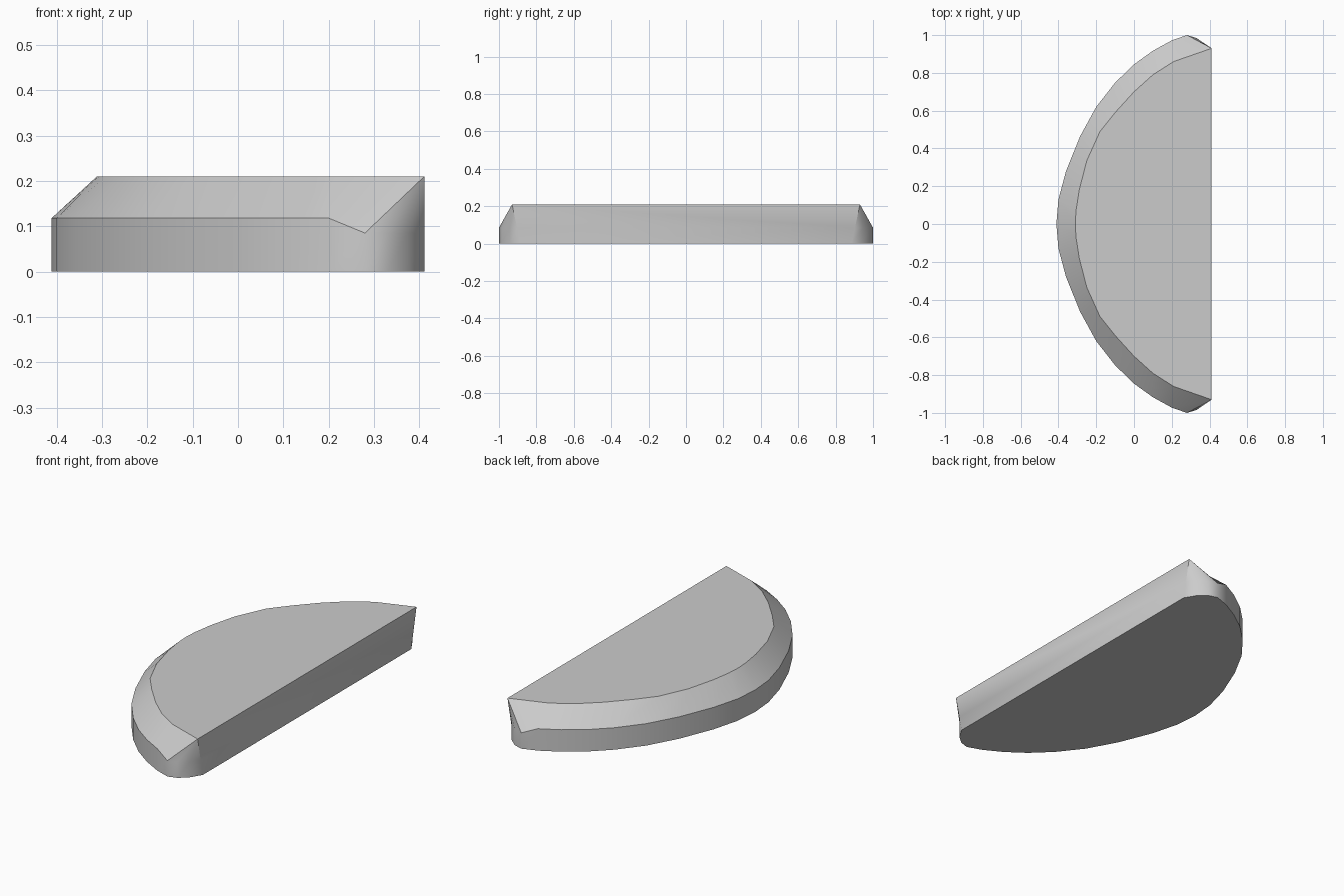
import bpy
import bmesh
from math import radians

cube = bpy.data.objects.get("Cube")
if cube:
    bpy.data.objects.remove(cube, do_unlink=True)


def make_material(name, colour):
    mat = bpy.data.materials.new(name)
    mat.use_nodes = True
    mat.diffuse_color = colour
    mat.node_tree.nodes["Principled BSDF"].inputs["Base Color"].default_value = colour
    return mat


HEIGHT = 0.21
CORNER = (0.411, 0.93)

# Half outline from the straight side to the middle of the curve:
# each entry is the wall position and the matching top edge position
half_outline = [
    ((0.411, 0.885), CORNER),
    ((0.375, 0.945), CORNER),
    ((0.33, 0.985), CORNER),
    ((0.28, 1.0), CORNER),
    ((0.2, 0.972), (0.21, 0.86)),
    ((0.1, 0.917), (0.1, 0.79)),
    ((0.0, 0.845), (0.0, 0.7)),
    ((-0.1, 0.748), (-0.1, 0.59)),
    ((-0.2, 0.62), (-0.18, 0.49)),
    ((-0.285, 0.465), (-0.25, 0.335)),
    ((-0.36, 0.28), (-0.29, 0.18)),
    ((-0.4, 0.13), (-0.307, 0.07)),
    ((-0.411, 0.0), (-0.311, 0.0)),
]


def flip(point):
    return (point[0], -point[1])


mirrored = [(flip(wall), flip(top)) for wall, top in reversed(half_outline[:-1])]
outline = half_outline + mirrored

# Columns of bottom, ridge and top vertices around the curved side
bm = bmesh.new()
columns = []
for i, (wall, top) in enumerate(outline):
    ridge, ridge_z = wall, (0.085 if wall[0] > 0.25 else 0.118)
    if i in (0, len(outline) - 1):
        # the end columns lean straight from the foot to the top corner
        t = ridge_z / HEIGHT
        ridge = [a + (b - a) * t for a, b in zip(wall, top)]
    columns.append([
        bm.verts.new((*wall, 0)),
        bm.verts.new((*ridge, ridge_z)),
        bm.verts.new((*top, HEIGHT)),
    ])

# Wall and sloped rim
for a, b in zip(columns, columns[1:]):
    for k in range(2):
        bm.faces.new((a[k], b[k], b[k + 1], a[k + 1]))

# Flat bottom, flat top and straight side
bm.faces.new([c[0] for c in columns])
bm.faces.new([c[2] for c in columns])
bm.faces.new(columns[0] + columns[-1][::-1])

# Close the fans at the two top corners
bmesh.ops.remove_doubles(bm, verts=bm.verts, dist=0.0005)
bmesh.ops.recalc_face_normals(bm, faces=bm.faces)

mesh = bpy.data.meshes.new("half_round_slab")
bm.to_mesh(mesh)
bm.free()
mesh.materials.append(make_material("light grey", (0.6, 0.6, 0.6, 1)))

slab = bpy.data.objects.new("half_round_slab", mesh)
bpy.context.collection.objects.link(slab)
bpy.ops.object.select_all(action="DESELECT")
slab.select_set(True)
bpy.context.view_layer.objects.active = slab
bpy.ops.object.shade_smooth_by_angle(angle=radians(38))
